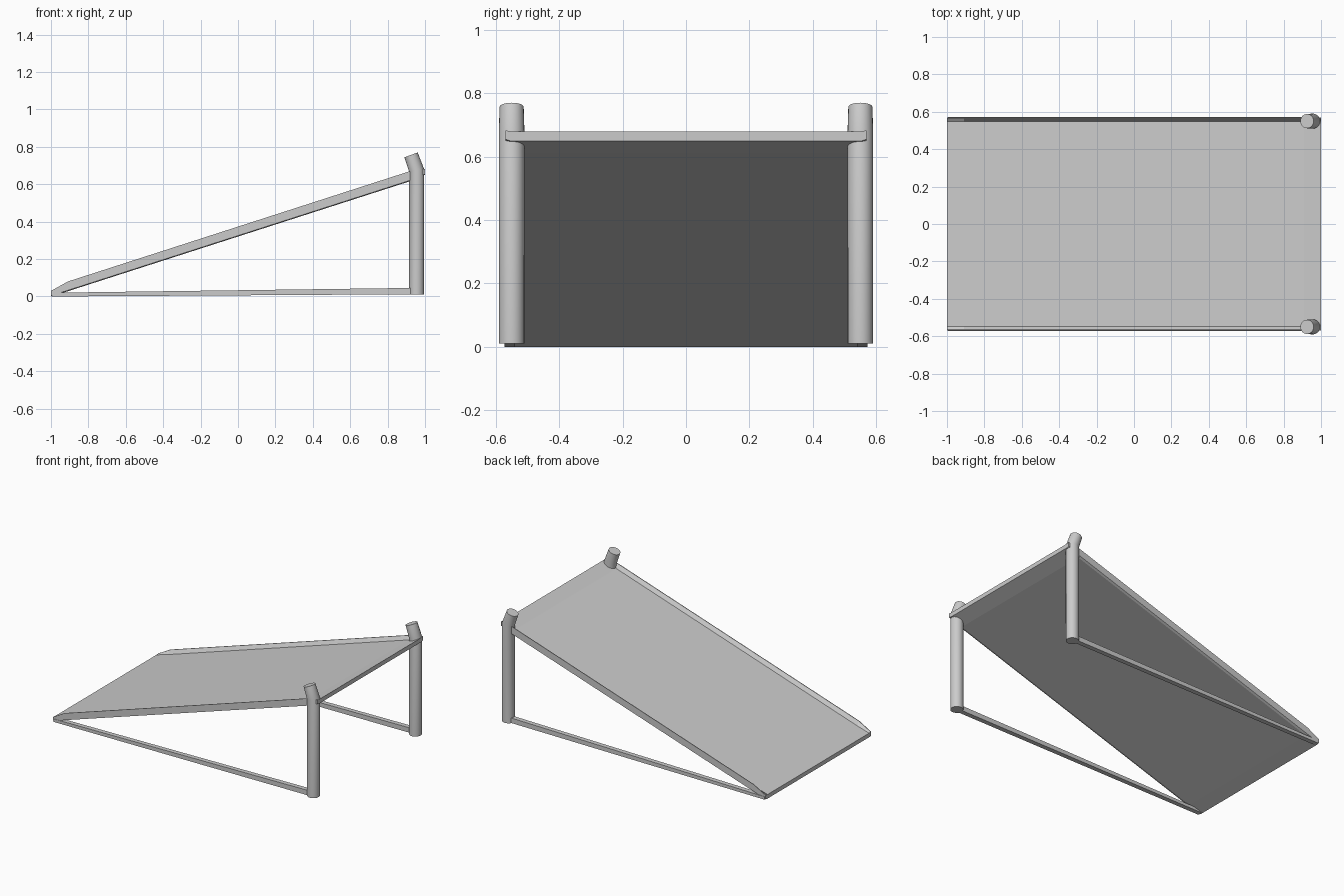
import bpy, bmesh, math
from mathutils import Vector

if "Cube" in bpy.data.objects:
    bpy.data.objects.remove(bpy.data.objects["Cube"])


def loft(name, rings, smooth=False):
    """Skin a list of equal-length closed rings and cap both ends."""
    bm = bmesh.new()
    rows = [[bm.verts.new(p) for p in ring] for ring in rings]
    n = len(rows[0])
    for a, b in zip(rows, rows[1:]):
        for i in range(n):
            j = (i + 1) % n
            bm.faces.new((a[i], a[j], b[j], b[i]))
    bm.faces.new(rows[0][::-1])
    bm.faces.new(rows[-1])
    bmesh.ops.recalc_face_normals(bm, faces=bm.faces)
    mesh = bpy.data.meshes.new(name)
    bm.to_mesh(mesh)
    bm.free()
    obj = bpy.data.objects.new(name, mesh)
    bpy.context.collection.objects.link(obj)
    if smooth:
        bpy.ops.object.select_all(action='DESELECT')
        obj.select_set(True)
        bpy.context.view_layer.objects.active = obj
        bpy.ops.object.shade_smooth_by_angle(angle=math.radians(40))
    return obj


def disc(x, y, z, r, tilt, n=24):
    """Ring leaning towards -x by tilt."""
    pts = []
    for i in range(n):
        a = 2 * math.pi * i / n
        u = r * math.cos(a)
        pts.append(Vector((x + u * math.cos(tilt), y + r * math.sin(a),
                           z + u * math.sin(tilt))))
    return pts


# Sloping deck with raised side lips: x, underside z, deck z, lip z
stations = [(-1.0, 0.0, 0.028, 0.03), (-0.91, 0.028, 0.054, 0.08),
            (0.91, 0.613, 0.641, 0.667), (1.0, 0.65, 0.679, 0.682)]
loft("ramp_deck", [[(x, -0.555, b), (x, 0.555, b), (x, 0.57, b + 0.005),
                    (x, 0.57, lip), (x, 0.565, lip), (x, 0.548, d),
                    (x, -0.548, d), (x, -0.565, lip), (x, -0.57, lip),
                    (x, -0.57, b + 0.005)]
                   for x, b, d, lip in stations])

for side, label in ((-1, "front"), (1, "back")):
    y = side * 0.55
    # Upright post with the top bent over the deck
    loft(label + "_post", [disc(0.955, y, 0.01, 0.04, 0),
                           disc(0.955, y, 0.675, 0.0405, 0.175),
                           disc(0.925, y, 0.757, 0.038, 0.35)], smooth=True)
    # Ground rail from the ramp toe to the post foot
    loft(label + "_ground_rail",
         [[(x, side * 0.54, b), (x, side * 0.572, b),
           (x, side * 0.572, t), (x, side * 0.54, t)]
          for x, b, t in ((-0.995, 0.0, 0.02), (0.95, 0.012, 0.046))])
